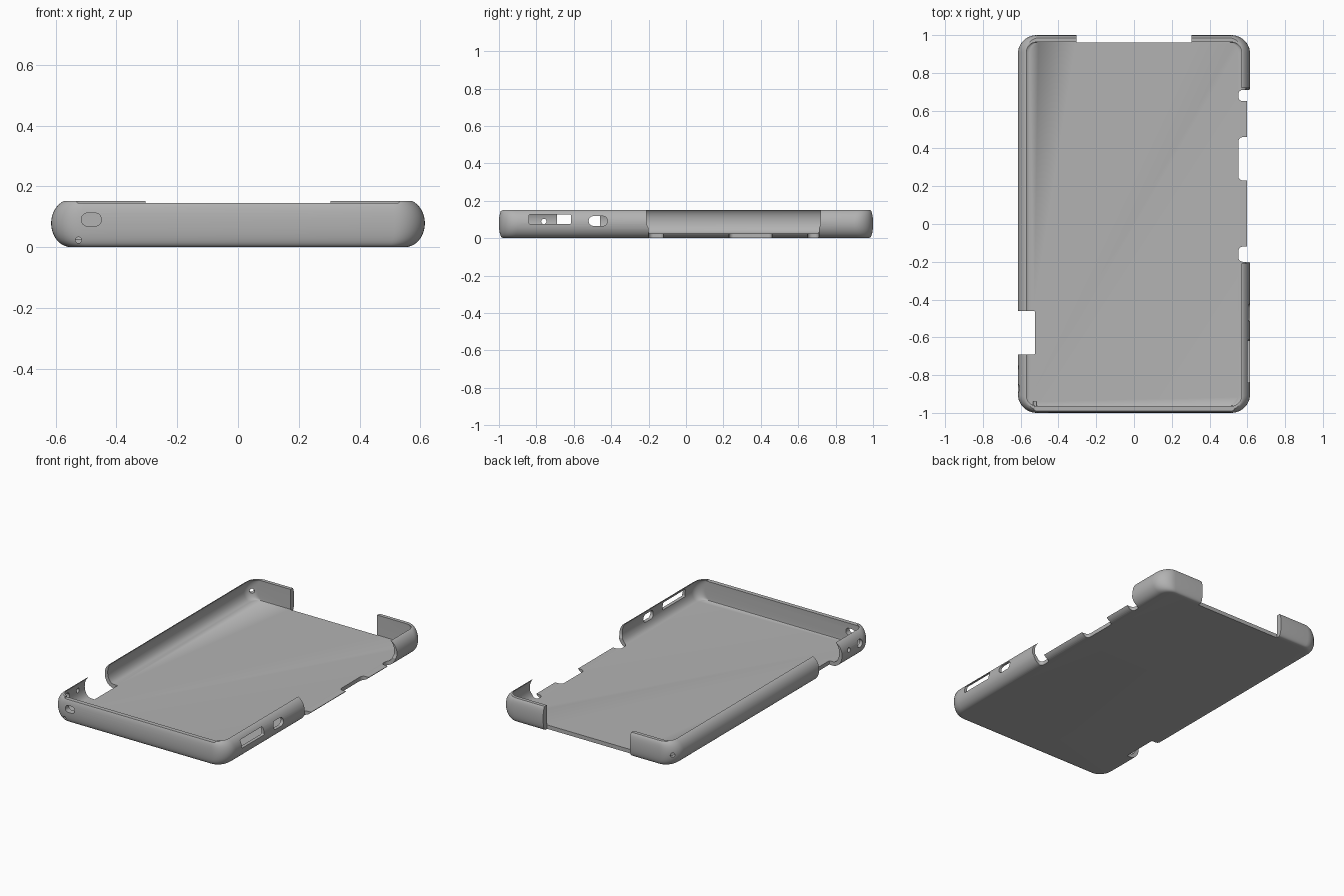
import bpy, bmesh
from math import sin, cos, pi, radians
from mathutils import Matrix, Vector

cube = bpy.data.objects.get("Cube")
if cube:
    bpy.data.objects.remove(cube, do_unlink=True)

grey = bpy.data.materials.new("case grey")
grey.use_nodes = True
grey.diffuse_color = (0.45, 0.45, 0.45, 1)
grey.node_tree.nodes["Principled BSDF"].inputs["Base Color"].default_value = grey.diffuse_color


def rounded_rect(half_a, half_b, radius, steps=10):
    """Outline of a rectangle with round corners, centred on the origin."""
    points = []
    for k, (sa, sb) in enumerate([(1, 1), (-1, 1), (-1, -1), (1, -1)]):
        for i in range(steps + 1):
            t = (k + i / steps) * pi / 2
            points.append((sa * (half_a - radius) + radius * cos(t),
                           sb * (half_b - radius) + radius * sin(t)))
    return points


def loft(name, rings):
    """Closed solid through a stack of matching rings."""
    bm = bmesh.new()
    loops = [[bm.verts.new(p) for p in ring] for ring in rings]
    n = len(loops[0])
    for low, high in zip(loops, loops[1:]):
        for i in range(n):
            j = (i + 1) % n
            bm.faces.new((low[i], low[j], high[j], high[i]))
    bm.faces.new(loops[0][::-1])
    bm.faces.new(loops[-1])
    bmesh.ops.recalc_face_normals(bm, faces=bm.faces)
    mesh = bpy.data.meshes.new(name)
    bm.to_mesh(mesh)
    bm.free()
    obj = bpy.data.objects.new(name, mesh)
    bpy.context.collection.objects.link(obj)
    return obj


def prism(axis, a, b, depth, radius):
    """Rounded bar along an axis; a, b and depth are (min, max) ranges."""
    place = {"x": lambda u, v, d: (d, u, v),
             "y": lambda u, v, d: (u, d, v),
             "z": lambda u, v, d: (u, v, d)}[axis]
    ca, cb = sum(a) / 2, sum(b) / 2
    outline = rounded_rect((a[1] - a[0]) / 2, (b[1] - b[0]) / 2, radius)
    return loft("cutter", [[place(u + ca, v + cb, d) for u, v in outline] for d in depth])


def hole(axis, a, b, r, depth):
    return prism(axis, (a - r, a + r), (b - r, b + r), depth, r * 0.999)


# Outer shell: bulging side profile, nearly square ends
HEIGHT, STEPS, END = 0.152, 18, radians(160)
outer = []
for i in range(STEPS + 1):
    t = END * i / STEPS
    z = HEIGHT * (1 - cos(t)) / (1 - cos(END))
    s = max(sin(t), 0)
    outline = rounded_rect(0.55 + 0.065 * s, 0.965 + 0.035 * s ** 0.5, 0.055 + 0.045 * s)
    outer.append([(x, y, z) for x, y in outline])
case = loft("case_shell", outer)

# Cavity: side walls curl inward towards the top lip
FLOOR = 0.025
inner = []
for i in range(STEPS + 1):
    t = END * i / STEPS
    z = FLOOR + (HEIGHT + 0.002 - FLOOR) * (1 - cos(t)) / (1 - cos(END))
    outline = rounded_rect(0.552 + 0.043 * sin(t), 0.963, 0.055)
    inner.append([(x, y, z) for x, y in outline])
inner.append([(x, y, 0.3) for x, y, z in inner[-1]])
cutters = [loft("cutter", inner)]

# Long side opening, with notches that leave two low tabs
cutters.append(prism("x", (-0.21, 0.72), (0.026, 0.4), (0.54, 0.8), 0.06))
for span in [(-0.2, -0.12), (0.23, 0.46), (0.65, 0.71)]:
    cutters.append(prism("z", (0.552, 0.8), span, (-0.1, 0.3), 0.025))

# Opposite side gap, open back end and lowered front rim
cutters.append(prism("z", (-0.8, -0.525), (-0.69, -0.46), (-0.1, 0.3), 0.004))
cutters.append(prism("z", (-0.305, 0.305), (0.96, 1.2), (-0.1, 0.3), 0.002))
cutters.append(prism("y", (-0.53, 0.53), (0.145, 0.3), (-1.1, -0.93), 0.004))

# Side slots
cutters.append(prism("x", (-0.84, -0.615), (0.076, 0.126), (0.5, 0.8), 0.006))
cutters.append(prism("x", (-0.52, -0.42), (0.066, 0.118), (0.5, 0.8), 0.025))

# Front slot and small round holes
cutters.append(prism("y", (-0.515, -0.45), (0.069, 0.112), (-1.1, -0.9), 0.02))
cutters.append(hole("y", -0.525, 0.023, 0.01, (-1.1, -0.94)))
cutters.append(hole("x", -0.76, 0.09, 0.014, (-0.8, -0.5)))
cutters.append(hole("x", -0.87, 0.09, 0.025, (-0.8, -0.5)))
corner_hole = hole("x", 0, 0, 0.014, (-0.06, 0.06))
corner_hole.matrix_world = (Matrix.Translation(Vector((-0.58, 0.965, 0.075)))
                            @ Matrix.Rotation(radians(-45), 4, "Z"))
cutters.append(corner_hole)

# Apply every cut, then discard the cutters
bpy.context.view_layer.update()
bpy.ops.object.select_all(action="DESELECT")
bpy.context.view_layer.objects.active = case
case.select_set(True)
for cutter in cutters:
    cutter.hide_render = True
    mod = case.modifiers.new("cut", "BOOLEAN")
    mod.operation = "DIFFERENCE"
    mod.solver = "EXACT"
    mod.object = cutter
    bpy.ops.object.modifier_apply(modifier=mod.name)
    bpy.data.objects.remove(cutter, do_unlink=True)

case.data.materials.clear()
case.data.materials.append(grey)
for face in case.data.polygons:
    face.material_index = 0
bpy.ops.object.shade_smooth_by_angle(angle=radians(35))
